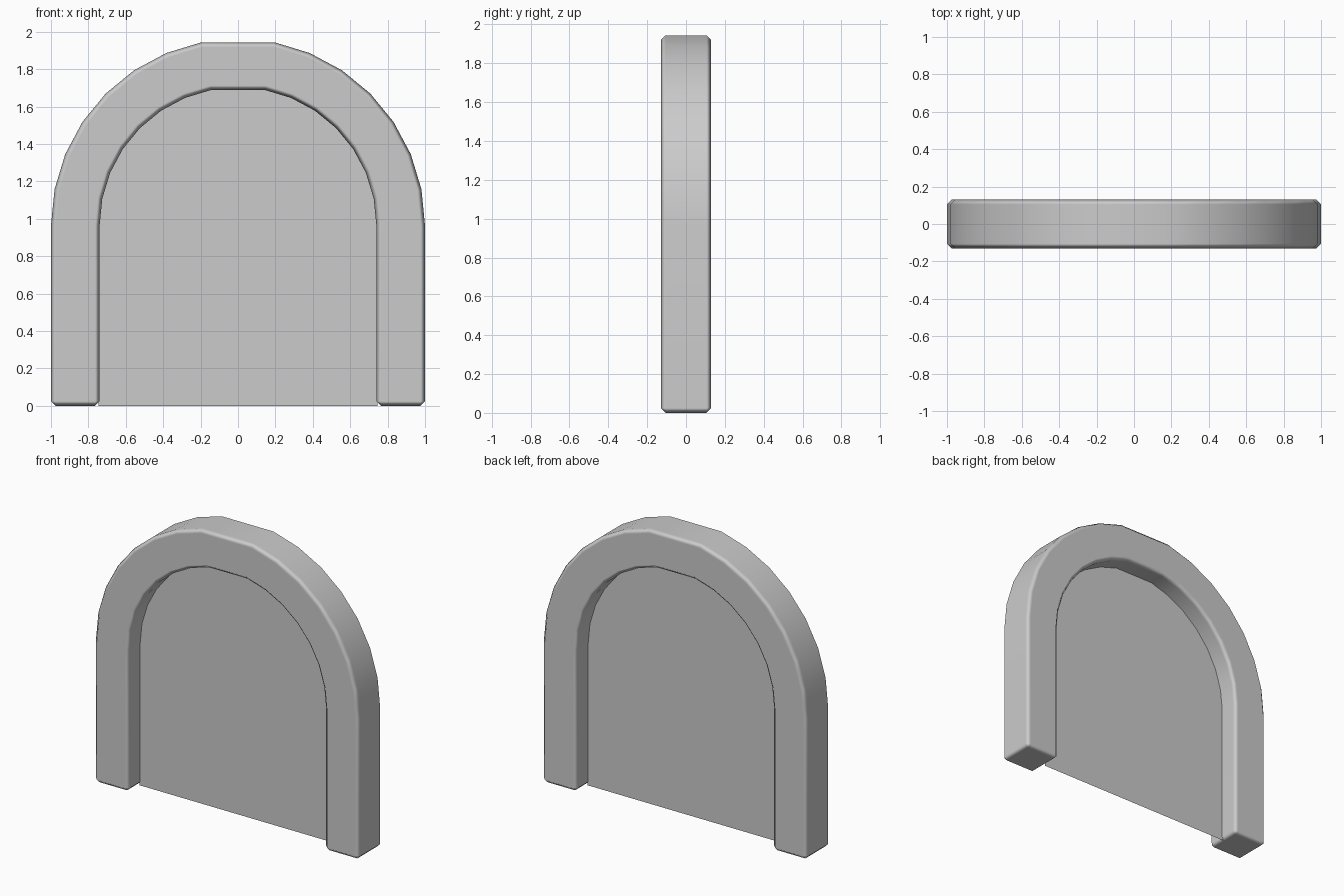
import bpy, bmesh
from math import sin, cos, radians

if "Cube" in bpy.data.objects:
    bpy.data.objects.remove(bpy.data.objects["Cube"])

CZ = 0.963          # height where the straight legs meet the arch
HALF = 0.13         # half depth of the frame


def arch(r):
    """Half-round outline from right foot to left foot, flat at the crown."""
    pts = [(r, 0.0)]
    pts += [(r * cos(radians(11.25 * k)), CZ + r * sin(radians(11.25 * k)))
            for k in range(17) if k != 8]
    return pts + [(-r, 0.0)]


def make_object(name, bm):
    bmesh.ops.recalc_face_normals(bm, faces=bm.faces)
    mesh = bpy.data.meshes.new(name)
    bm.to_mesh(mesh)
    bm.free()
    ob = bpy.data.objects.new(name, mesh)
    bpy.context.collection.objects.link(ob)
    return ob


# Arched frame: square section swept along the arch, capped at the feet
bm = bmesh.new()
rings = []
for (xo, zo), (xi, zi) in zip(arch(1.0), arch(0.74)):
    rings.append([bm.verts.new(c) for c in (
        (xo, -HALF, zo), (xo, HALF, zo), (xi, HALF, zi), (xi, -HALF, zi))])
for a, b in zip(rings, rings[1:]):
    for i in range(4):
        j = (i + 1) % 4
        bm.faces.new((a[i], a[j], b[j], b[i]))
bm.faces.new(rings[0])
bm.faces.new(rings[-1])
frame = make_object("arch_frame", bm)

# Softened edges
bev = frame.modifiers.new("edge_bevel", 'BEVEL')
bev.width = 0.025
bev.segments = 1
bev.limit_method = 'ANGLE'
bev.angle_limit = radians(40)
bev.harden_normals = True
for p in frame.data.polygons:
    p.use_smooth = True

# Thin panel filling the opening
bm = bmesh.new()
bm.faces.new([bm.verts.new((x, 0.0, z)) for x, z in arch(0.745)])
make_object("panel", bm)
